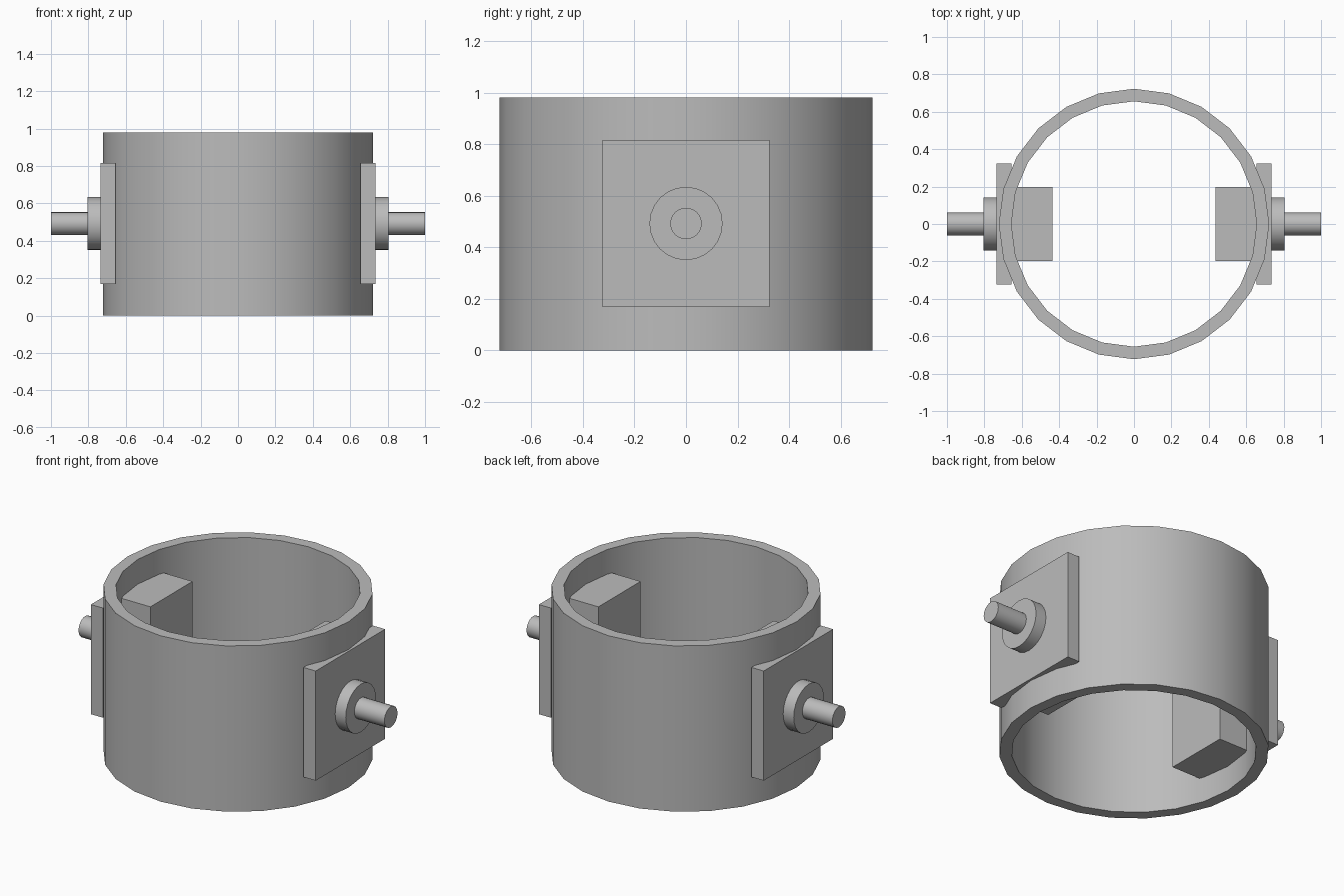
import bpy, bmesh, math
from mathutils import Matrix

if "Cube" in bpy.data.objects:
    bpy.data.objects.remove(bpy.data.objects["Cube"], do_unlink=True)

GREY = (0.5, 0.5, 0.5, 1.0)
MID = 0.492  # height of the pivot axis

metal = bpy.data.materials.new("grey_metal")
metal.use_nodes = True
metal.diffuse_color = GREY
metal.node_tree.nodes["Principled BSDF"].inputs["Base Color"].default_value = GREY


def finish(bm, name):
    """Turn a bmesh into a named, shaded object."""
    bmesh.ops.recalc_face_normals(bm, faces=bm.faces)
    mesh = bpy.data.meshes.new(name)
    bm.to_mesh(mesh)
    bm.free()
    mesh.materials.append(metal)
    ob = bpy.data.objects.new(name, mesh)
    bpy.context.collection.objects.link(ob)
    bpy.ops.object.select_all(action="DESELECT")
    ob.select_set(True)
    bpy.context.view_layer.objects.active = ob
    bpy.ops.object.shade_smooth_by_angle(angle=math.radians(31))
    return ob


def ring(name, outer, inner, height, sides):
    bm = bmesh.new()
    profile = [(outer, 0), (outer, height), (inner, height), (inner, 0)]
    loops = []
    for i in range(sides):
        a = math.tau * i / sides
        loops.append([bm.verts.new((r * math.cos(a), r * math.sin(a), z)) for r, z in profile])
    for i in range(sides):
        here, there = loops[i], loops[(i + 1) % sides]
        for j in range(4):
            k = (j + 1) % 4
            bm.faces.new((here[j], there[j], there[k], here[k]))
    return finish(bm, name)


def box(name, side, x0, x1, width, height):
    bm = bmesh.new()
    place = Matrix.Translation((side * (x0 + x1) / 2, 0, MID))
    size = Matrix.Diagonal((x1 - x0, width, height, 1))
    bmesh.ops.create_cube(bm, size=1, matrix=place @ size)
    return finish(bm, name)


def rod(name, side, x0, x1, radius):
    bm = bmesh.new()
    place = Matrix.Translation((side * (x0 + x1) / 2, 0, MID))
    turn = Matrix.Rotation(math.pi / 2, 4, "Y")
    bmesh.ops.create_cone(bm, cap_ends=True, segments=24, radius1=radius,
                          radius2=radius, depth=x1 - x0, matrix=place @ turn)
    return finish(bm, name)


# Open round sleeve
ring("sleeve", 0.723, 0.656, 0.98, 24)

# Mirrored pivot assemblies: inner block, outer plate, collar and pin
for label, side in (("left", 1), ("right", -1)):
    box(label + "_inner_block", side, 0.435, 0.68, 0.394, 0.684)
    box(label + "_mounting_plate", side, 0.655, 0.735, 0.648, 0.648)
    rod(label + "_collar", side, 0.73, 0.804, 0.142)
    rod(label + "_pin", side, 0.80, 1.0, 0.061)
